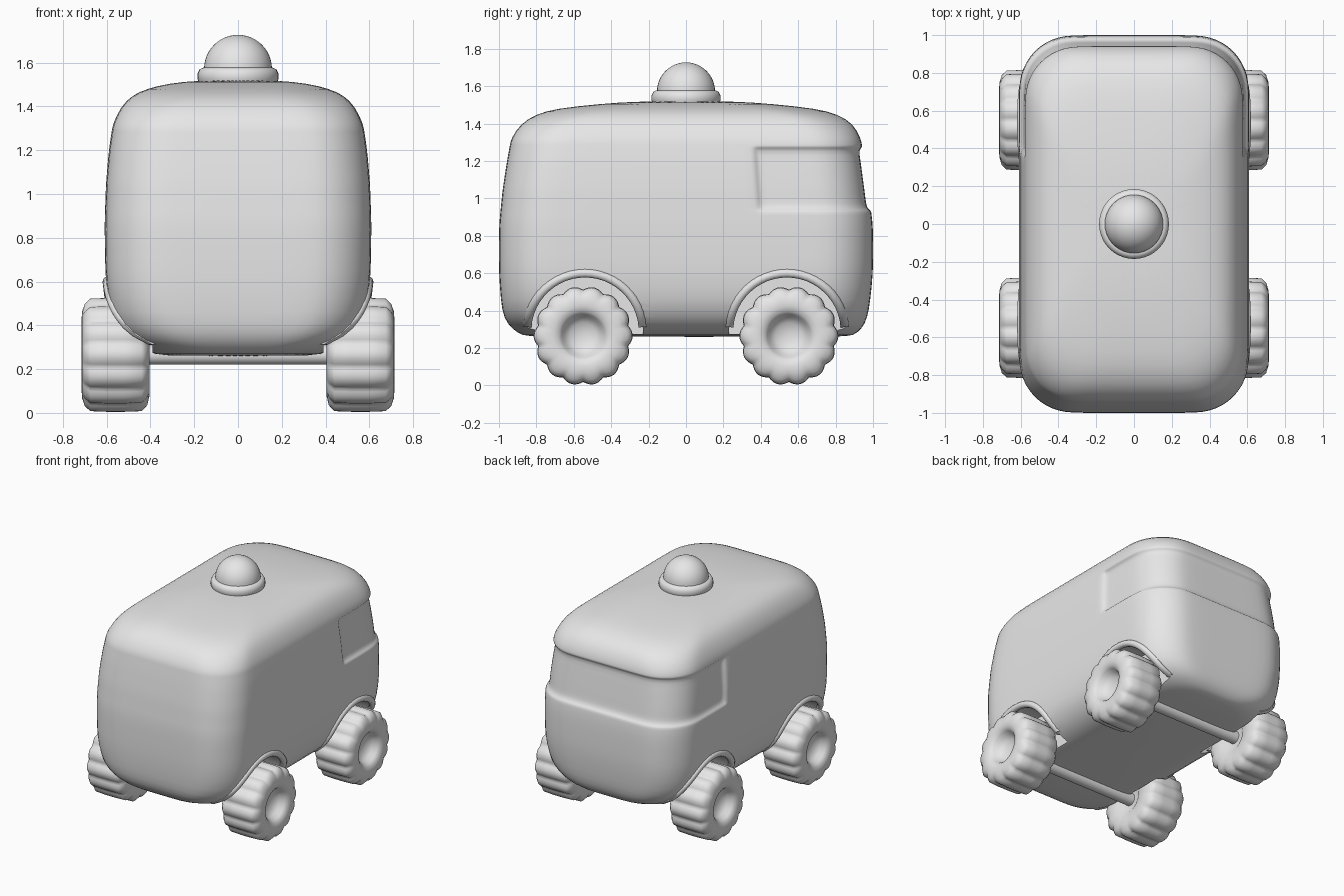
import bpy, bmesh, math
from mathutils import Vector, Matrix
from mathutils.bvhtree import BVHTree

old = bpy.data.objects.get("Cube")
if old:
    bpy.data.objects.remove(old, do_unlink=True)

GREY = (0.8, 0.8, 0.8, 1)
mat = bpy.data.materials.new("plain grey")
mat.use_nodes = True
mat.diffuse_color = GREY
mat.node_tree.nodes["Principled BSDF"].inputs["Base Color"].default_value = GREY

WHEEL_Y, WHEEL_Z = 0.55, 0.265
ARCH_Y, ARCH_Z, ARCH_R = 0.54, 0.29, 0.31


def add_object(name, bm):
    bmesh.ops.recalc_face_normals(bm, faces=bm.faces)
    mesh = bpy.data.meshes.new(name)
    bm.to_mesh(mesh)
    bm.free()
    mesh.materials.append(mat)
    ob = bpy.data.objects.new(name, mesh)
    bpy.context.collection.objects.link(ob)
    return ob


def activate(ob):
    bpy.ops.object.select_all(action='DESELECT')
    ob.select_set(True)
    bpy.context.view_layer.objects.active = ob


def smooth(ob, angle=40):
    activate(ob)
    bpy.ops.object.shade_smooth_by_angle(angle=math.radians(angle))


def apply_modifier(ob, kind, **settings):
    mod = ob.modifiers.new(kind.title(), kind)
    for key, value in settings.items():
        setattr(mod, key, value)
    activate(ob)
    bpy.ops.object.modifier_apply(modifier=mod.name)


def skin(bm, rings, caps=True):
    """Join closed rings of equal length with quads."""
    n = len(rings[0])
    for a, b in zip(rings, rings[1:]):
        for i in range(n):
            j = (i + 1) % n
            bm.faces.new((a[i], a[j], b[j], b[i]))
    if caps:
        bm.faces.new(rings[0])
        bm.faces.new(rings[-1])


def lathe(name, profile, steps, shape=lambda r, t: r):
    """Spin (height, radius) points about z; shape may vary the radius."""
    bm = bmesh.new()
    rings = []
    for h, r in profile:
        ring = []
        for k in range(steps):
            t = math.tau * k / steps
            q = shape(r, t)
            ring.append(bm.verts.new((q * math.cos(t), q * math.sin(t), h)))
        rings.append(ring)
    skin(bm, rings)
    return add_object(name, bm)


# Body: rounded rings stacked in z (height, half width, back y, front y)
BODY = [(0.26, 0.28, -0.82, 0.85), (0.265, 0.38, -0.87, 0.89), (0.30, 0.47, -0.93, 0.94),
        (0.36, 0.54, -0.975, 0.97), (0.45, 0.585, -0.99, 0.985), (0.60, 0.605, -1, 1),
        (0.85, 0.61, -1, 1), (1.05, 0.603, -0.98, 0.975), (1.2, 0.59, -0.957, 0.955),
        (1.32, 0.572, -0.935, 0.935), (1.40, 0.535, -0.885, 0.895), (1.45, 0.485, -0.80, 0.81),
        (1.48, 0.42, -0.70, 0.70), (1.505, 0.32, -0.46, 0.46), (1.52, 0.18, -0.26, 0.26)]
WINDOW_Z = (0.945, 1.262)
EXTRA_Z = [0.70, 0.92, 0.934, 0.947, 1.0, 1.12, 1.26, 1.273, 1.285]
SIDE = [0.2, 0.4, 0.6, 0.75, 0.77, 0.785, 0.8, 0.9]
WINDOW_START = 5


def body_row(z):
    for a, b in zip(BODY, BODY[1:]):
        if a[0] <= z <= b[0]:
            f = (z - a[0]) / (b[0] - a[0])
            return [p + (q - p) * f for p, q in zip(a, b)]


def half_ring(z):
    _, hx, yb, yf = body_row(z)
    r = min(0.28, 0.75 * hx)
    pts = [(Vector((f * (hx - r), yb, z)), Vector((0, -1, 0))) for f in (0, 0.5)]
    arc = [math.radians(a) for a in range(0, 91, 15)]
    for a in arc:
        n = Vector((math.sin(a), -math.cos(a), 0))
        pts.append((Vector((hx - r, yb + r, z)) + n * r, n))
    first = len(pts) + WINDOW_START
    for f in SIDE:
        pts.append((Vector((hx, yb + r + f * (yf - yb - 2 * r), z)), Vector((1, 0, 0))))
    for a in arc:
        n = Vector((math.cos(a), math.sin(a), 0))
        pts.append((Vector((hx - r, yf - r, z)) + n * r, n))
    pts += [(Vector((f * (hx - r), yf, z)), Vector((0, 1, 0))) for f in (0.5, 0)]
    # Wraparound window band is set slightly into the shell
    inside = WINDOW_Z[0] < z < WINDOW_Z[1]
    return [p - n * 0.022 if inside and i >= first else p for i, (p, n) in enumerate(pts)]


bm = bmesh.new()
rings = []
for z in sorted([row[0] for row in BODY] + EXTRA_Z):
    half = half_ring(z)
    other = [Vector((-p.x, p.y, p.z)) for p in half[-2:0:-1]]
    rings.append([bm.verts.new(p) for p in half + other])
skin(bm, rings)
body = add_object("body", bm)
apply_modifier(body, 'SUBSURF', levels=1)

# Wheel arch lips follow the body side
tree = BVHTree.FromPolygons([v.co for v in body.data.vertices],
                            [p.vertices[:] for p in body.data.polygons])
TUBE = 0.024
for side, sx in (("left", 1), ("right", -1)):
    for end, sy in (("front", -1), ("back", 1)):
        bm = bmesh.new()
        rings = []
        for k in range(25):
            t = math.radians(4 + 172 * k / 24)
            out = Vector((0, math.cos(t), math.sin(t)))
            c = Vector((1, sy * ARCH_Y, ARCH_Z)) + out * ARCH_R
            hit = tree.ray_cast(c, Vector((-1, 0, 0)))[0]
            c.x = (hit.x if hit else 0.45) - 0.008
            ring = []
            for j in range(10):
                a = math.tau * j / 10
                p = c + TUBE * (Vector((math.cos(a), 0, 0)) + out * math.sin(a))
                ring.append(bm.verts.new((sx * p.x, p.y, p.z)))
            rings.append(ring)
        skin(bm, rings)
        smooth(add_object(f"{end}_{side}_arch_lip", bm))

# Wheel arches cut into both sides
bm = bmesh.new()
for sx in (-1, 1):
    for sy in (-1, 1):
        place = Matrix.Translation((sx * 0.69, sy * ARCH_Y, ARCH_Z)) @ Matrix.Rotation(math.pi / 2, 4, 'Y')
        bmesh.ops.create_cone(bm, cap_ends=True, segments=48, radius1=ARCH_R,
                              radius2=ARCH_R, depth=0.6, matrix=place)
cutter = add_object("arch_cutter", bm)
apply_modifier(body, 'BOOLEAN', operation='DIFFERENCE', object=cutter, solver='EXACT')
bpy.data.objects.remove(cutter, do_unlink=True)
smooth(body)

# Wheels: scalloped tread with a dished hub
TYRE = [(0.43, 0.03), (0.43, 0.08), (0.41, 0.11), (0.405, 0.19), (0.415, 0.235), (0.44, 0.262),
        (0.52, 0.265), (0.60, 0.265), (0.675, 0.262), (0.70, 0.238), (0.712, 0.20), (0.715, 0.16),
        (0.705, 0.13), (0.69, 0.115), (0.66, 0.10), (0.635, 0.07), (0.625, 0.02)]


def tread(r, t):
    depth = 0.018 if r > 0.23 else 0
    return r - depth * (1 - abs(math.sin(7 * t)))


for side, sx in (("left", 1), ("right", -1)):
    for end, sy in (("front", -1), ("back", 1)):
        wheel = lathe(f"{end}_{side}_wheel", TYRE, 112, tread)
        wheel.rotation_euler = (0, sx * math.pi / 2, 0)
        wheel.location = (0, sy * WHEEL_Y, WHEEL_Z)
        smooth(wheel, 50)

# Axles
for end, sy in (("front", -1), ("back", 1)):
    axle = lathe(f"{end}_axle", [(-0.45, 0.045), (0.45, 0.045)], 24)
    axle.rotation_euler = (0, math.pi / 2, 0)
    axle.location = (0, sy * WHEEL_Y, WHEEL_Z)
    smooth(axle)

# Roof beacon: rounded base ring and dome
base = [(1.50, 0.175), (1.525, 0.185), (1.55, 0.185), (1.57, 0.175), (1.577, 0.16), (1.577, 0.1)]
smooth(lathe("beacon_base", base, 40), 50)
dome = [(1.572 + 0.155 * math.sin(a), max(0.155 * math.cos(a), 0.002))
        for a in (math.pi / 2 * k / 12 for k in range(13))]
smooth(lathe("beacon_dome", dome, 40))
